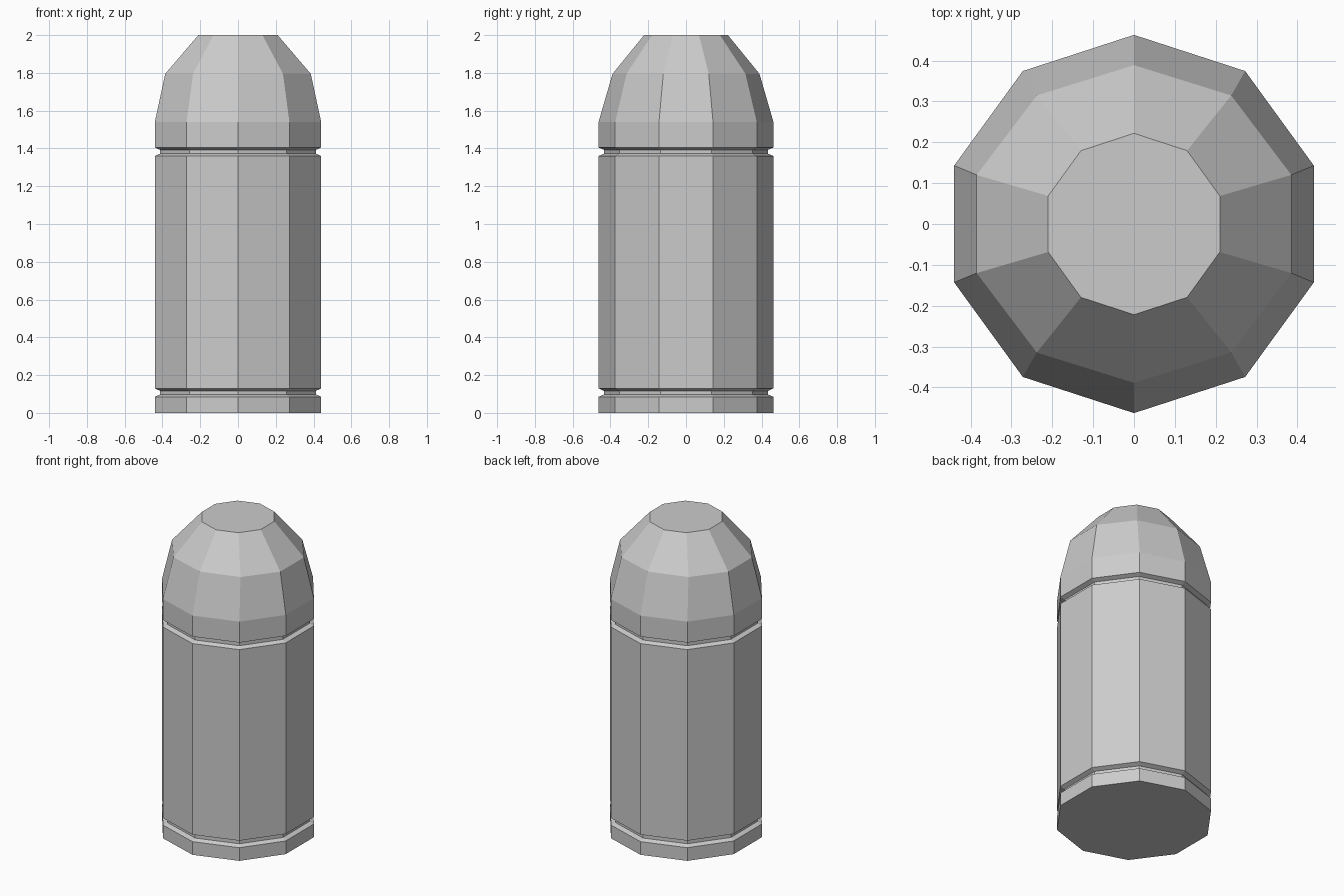
import bpy, bmesh
from math import cos, sin, pi

if "Cube" in bpy.data.objects:
    bpy.data.objects.remove(bpy.data.objects["Cube"])

SIDES = 10

# Profile rings from bottom to top: (height, x radius, y radius)
R, G = 0.463, 0.435
RINGS = [
    (0.0, R, R), (0.085, R, R),                 # base rim
    (0.097, G, G), (0.117, G, G),               # lower groove
    (0.13, R, R), (1.36, R, R),                 # main body
    (1.372, G, G), (1.393, G, G),               # upper groove
    (1.405, R, R), (1.54, R, R),                # shoulder
    (1.795, 0.405, 0.389), (2.0, 0.221, 0.222)  # tapered nose
]


def ring_stack(name, rings):
    """Skin a stack of ten-sided rings and cap both ends."""
    bm = bmesh.new()
    loops = []
    for z, rx, ry in rings:
        angles = [pi / 2 + 2 * pi * i / SIDES for i in range(SIDES)]
        loops.append([bm.verts.new((rx * cos(a), ry * sin(a), z)) for a in angles])
    for low, high in zip(loops, loops[1:]):
        for i in range(SIDES):
            j = (i + 1) % SIDES
            bm.faces.new((low[i], low[j], high[j], high[i]))
    bm.faces.new(loops[0][::-1])
    bm.faces.new(loops[-1])
    bmesh.ops.recalc_face_normals(bm, faces=bm.faces)
    mesh = bpy.data.meshes.new(name)
    bm.to_mesh(mesh)
    bm.free()
    obj = bpy.data.objects.new(name, mesh)
    bpy.context.collection.objects.link(obj)
    return obj


# One continuous faceted shell with two grooves and a blunt nose
ring_stack("grooved_capsule", RINGS)
